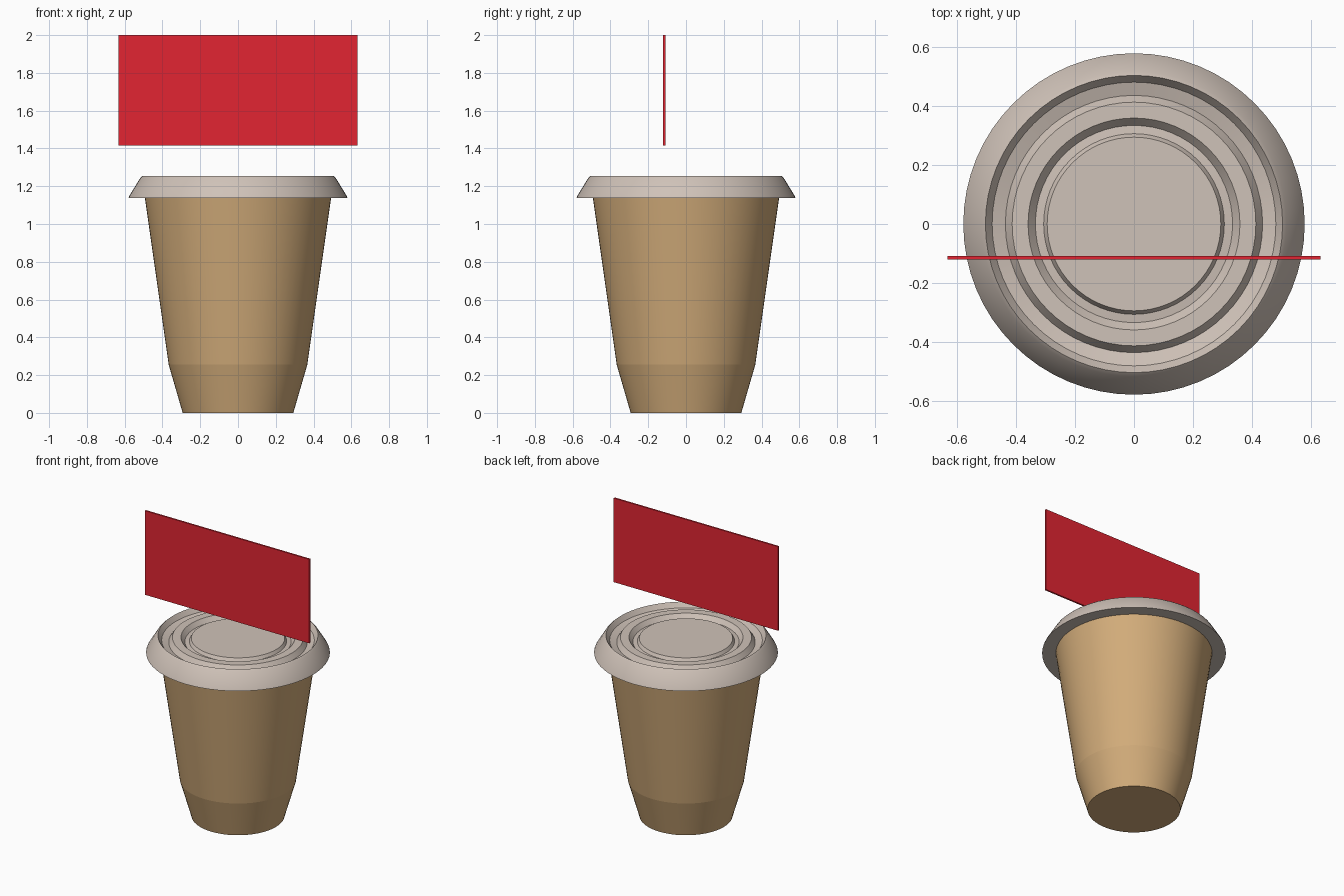
import bpy, bmesh, math

if "Cube" in bpy.data.objects:
    bpy.data.objects.remove(bpy.data.objects["Cube"])

SEGMENTS = 64


def material(name, rgb):
    m = bpy.data.materials.new(name)
    linear = [(c / 255 / 12.92) if c < 11 else ((c / 255 + 0.055) / 1.055) ** 2.4 for c in rgb]
    m.diffuse_color = (*linear, 1)
    m.use_nodes = True
    m.node_tree.nodes["Principled BSDF"].inputs["Base Color"].default_value = m.diffuse_color
    return m


def lathe(name, profile, mat, angle):
    """Spin an (r, z) profile around z and cap both open ends."""
    bm = bmesh.new()
    rings = []
    for r, z in profile:
        rings.append([bm.verts.new((r * math.cos(2 * math.pi * i / SEGMENTS),
                                    r * math.sin(2 * math.pi * i / SEGMENTS), z))
                      for i in range(SEGMENTS)])
    for a, b in zip(rings, rings[1:]):
        for i in range(SEGMENTS):
            j = (i + 1) % SEGMENTS
            bm.faces.new((a[i], a[j], b[j], b[i]))
    bm.faces.new(rings[0][::-1])
    bm.faces.new(rings[-1])
    bmesh.ops.recalc_face_normals(bm, faces=bm.faces)
    me = bpy.data.meshes.new(name)
    bm.to_mesh(me)
    bm.free()
    me.materials.append(mat)
    ob = bpy.data.objects.new(name, me)
    bpy.context.collection.objects.link(ob)
    bpy.ops.object.select_all(action='DESELECT')
    ob.select_set(True)
    bpy.context.view_layer.objects.active = ob
    bpy.ops.object.shade_smooth_by_angle(angle=math.radians(angle))
    return ob


kraft = material("kraft_paper", (210, 172, 122))
plastic = material("lid_plastic", (207, 194, 184))
red = material("sign_red", (226, 37, 50))

# Tapered cup with a narrower foot
lathe("cup", [(0.293, 0), (0.316, 0.08), (0.367, 0.255), (0.493, 1.137)], kraft, 7)

# Lid: flared skirt, rim, outer groove, raised ring, inner groove, centre disc
lathe("lid", [(0.58, 1.137), (0.576, 1.148), (0.518, 1.243), (0.505, 1.255),
              (0.482, 1.222), (0.437, 1.208), (0.414, 1.242), (0.36, 1.242),
              (0.335, 1.212), (0.307, 1.215), (0.295, 1.236)], plastic, 20)

# Thin sign floating above the cup
bpy.ops.mesh.primitive_cube_add(size=1, location=(0, -0.115, 1.7075))
sign = bpy.context.object
sign.name = "sign_board"
sign.scale = (1.266, 0.012, 0.585)
sign.data.materials.append(red)
